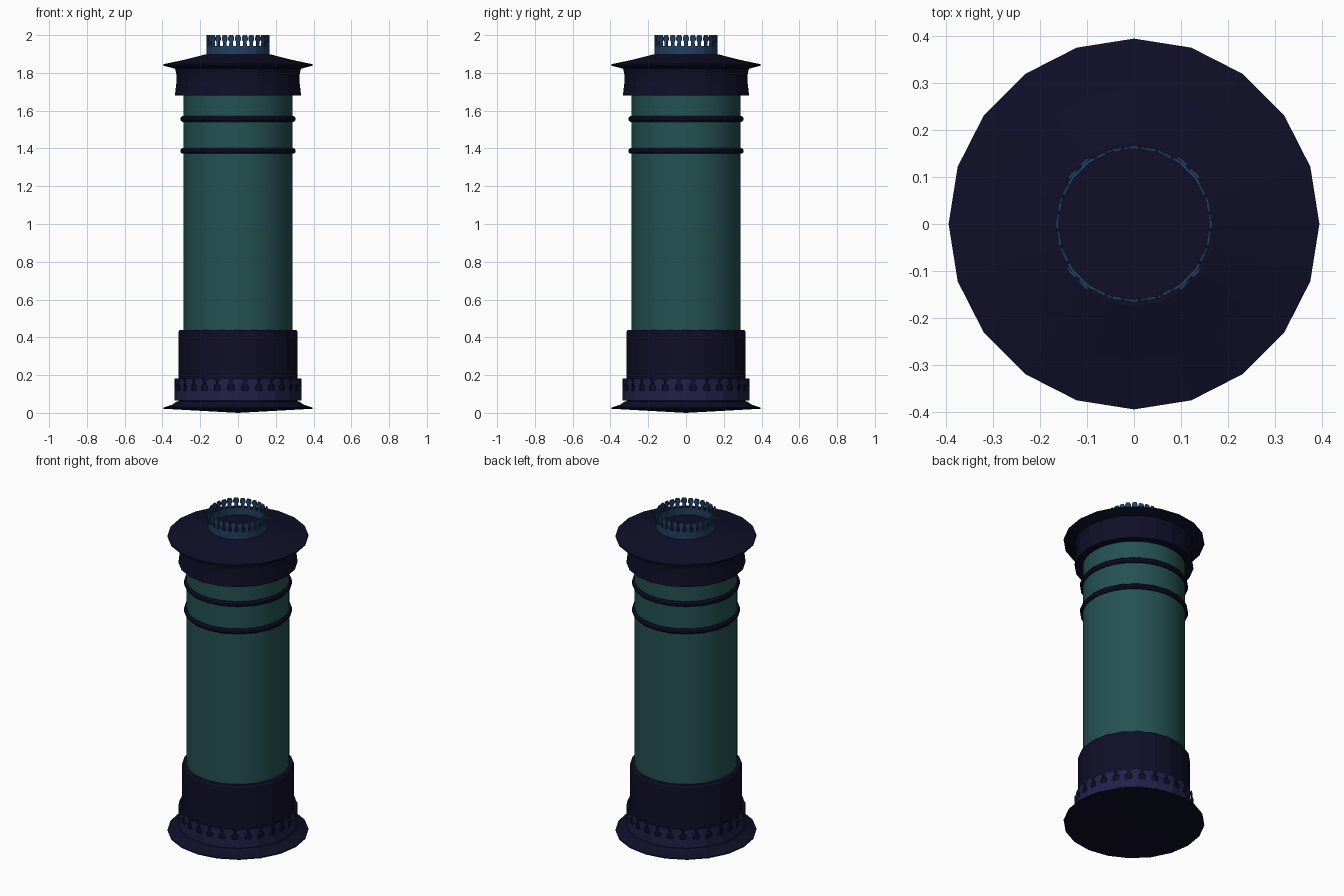
import bpy, bmesh
from math import sin, cos, pi

if "Cube" in bpy.data.objects:
    bpy.data.objects.remove(bpy.data.objects["Cube"])

SIDES = 20


def material(name, rgb):
    m = bpy.data.materials.new(name)
    m.diffuse_color = (*rgb, 1)
    m.use_nodes = True
    m.node_tree.nodes["Principled BSDF"].inputs["Base Color"].default_value = m.diffuse_color
    return m


NAVY = material("dark_navy", (0.005, 0.0045, 0.021))
TEAL = material("teal", (0.018, 0.083, 0.085))
BLUE = material("steel_blue", (0.015, 0.05, 0.125))
VIOLET = material("violet", (0.016, 0.014, 0.068))


def add_object(name, bm, mat):
    bmesh.ops.recalc_face_normals(bm, faces=bm.faces)
    mesh = bpy.data.meshes.new(name)
    bm.to_mesh(mesh)
    bm.free()
    mesh.materials.append(mat)
    ob = bpy.data.objects.new(name, mesh)
    bpy.context.collection.objects.link(ob)
    return ob


def lathe(name, profile, mat, sides=SIDES, smooth=False, loop=False):
    """Spin (radius, z) points about z; zero radius makes a pole."""
    bm = bmesh.new()
    rings = []
    for r, z in profile:
        n = sides if r > 0 else 1
        rings.append([bm.verts.new((r * cos(2 * pi * i / sides), r * sin(2 * pi * i / sides), z))
                      for i in range(n)])
    pairs = list(zip(rings, rings[1:]))
    if loop:
        pairs.append((rings[-1], rings[0]))
    for a, b in pairs:
        for i in range(sides):
            j = (i + 1) % sides
            quad = [a[i % len(a)], a[j % len(a)], b[j % len(b)], b[i % len(b)]]
            bm.faces.new(list(dict.fromkeys(quad)))
    ob = add_object(name, bm, mat)
    if smooth:
        bpy.context.view_layer.objects.active = ob
        ob.select_set(True)
        bpy.ops.object.shade_smooth_by_angle()
        ob.select_set(False)
    return ob


def picket_ring(name, radius, z0, z1, mat, count=28):
    """Thin band carrying pickets with flared heads, wrapped on a polygon."""
    bm = bmesh.new()
    step = 2 * pi / SIDES
    pitch = 2 * pi / count

    def point(a, t):
        r = radius * cos(step / 2) / cos(a % step - step / 2)
        return bm.verts.new((r * cos(a), r * sin(a), z0 + t * (z1 - z0)))

    # solid lower band
    low = [point(i * step + 1e-6, 0) for i in range(SIDES)]
    high = [point(i * step + 1e-6, 0.46) for i in range(SIDES)]
    for i in range(SIDES):
        j = (i + 1) % SIDES
        bm.faces.new((low[i], low[j], high[j], high[i]))
    # pickets: (half width as part of pitch, height)
    shape = [(0.27, 0.44), (0.25, 0.68), (0.43, 0.76), (0.43, 0.87), (0.27, 1.0)]
    for k in range(count):
        a = k * pitch
        rows = [[point(a + s * w * pitch, t) for s in (-1, 0, 1)] for w, t in shape]
        for p, q in zip(rows, rows[1:]):
            for i in range(2):
                bm.faces.new((p[i], p[i + 1], q[i + 1], q[i]))
    ob = add_object(name, bm, mat)
    mod = ob.modifiers.new("thickness", "SOLIDIFY")
    mod.thickness = 0.006
    mod.offset = -1
    return ob


# foot plate and plinth drum
lathe("foot_plate", [(0, 0), (0.395, 0.022), (0.395, 0.028), (0.345, 0.045),
                     (0.325, 0.06), (0, 0.06)], NAVY)
lathe("plinth", [(0, 0.05), (0.315, 0.05), (0.315, 0.43), (0.308, 0.44), (0, 0.44)], NAVY)
picket_ring("plinth_trim", 0.335, 0.065, 0.182, VIOLET)

# pillar body
lathe("pillar_body", [(0, 0.40), (0.288, 0.40), (0.288, 1.72), (0, 1.72)],
      TEAL, sides=40, smooth=True)

# two raised bands
for i, z in enumerate((1.387, 1.556)):
    lathe(f"band_{i + 1}", [(0.28, z - 0.015), (0.297, z - 0.015), (0.304, z - 0.006),
                            (0.304, z + 0.006), (0.297, z + 0.015), (0.28, z + 0.015)],
          NAVY, loop=True)

# cap with overhanging conical brim
lathe("cap", [(0, 1.68), (0.334, 1.68), (0.326, 1.75), (0.326, 1.79), (0.333, 1.822),
              (0.395, 1.838), (0.395, 1.846), (0.29, 1.868), (0.175, 1.897), (0, 1.902)], NAVY)

# crown on top of the cap
picket_ring("crown", 0.167, 1.893, 2.0, BLUE)
